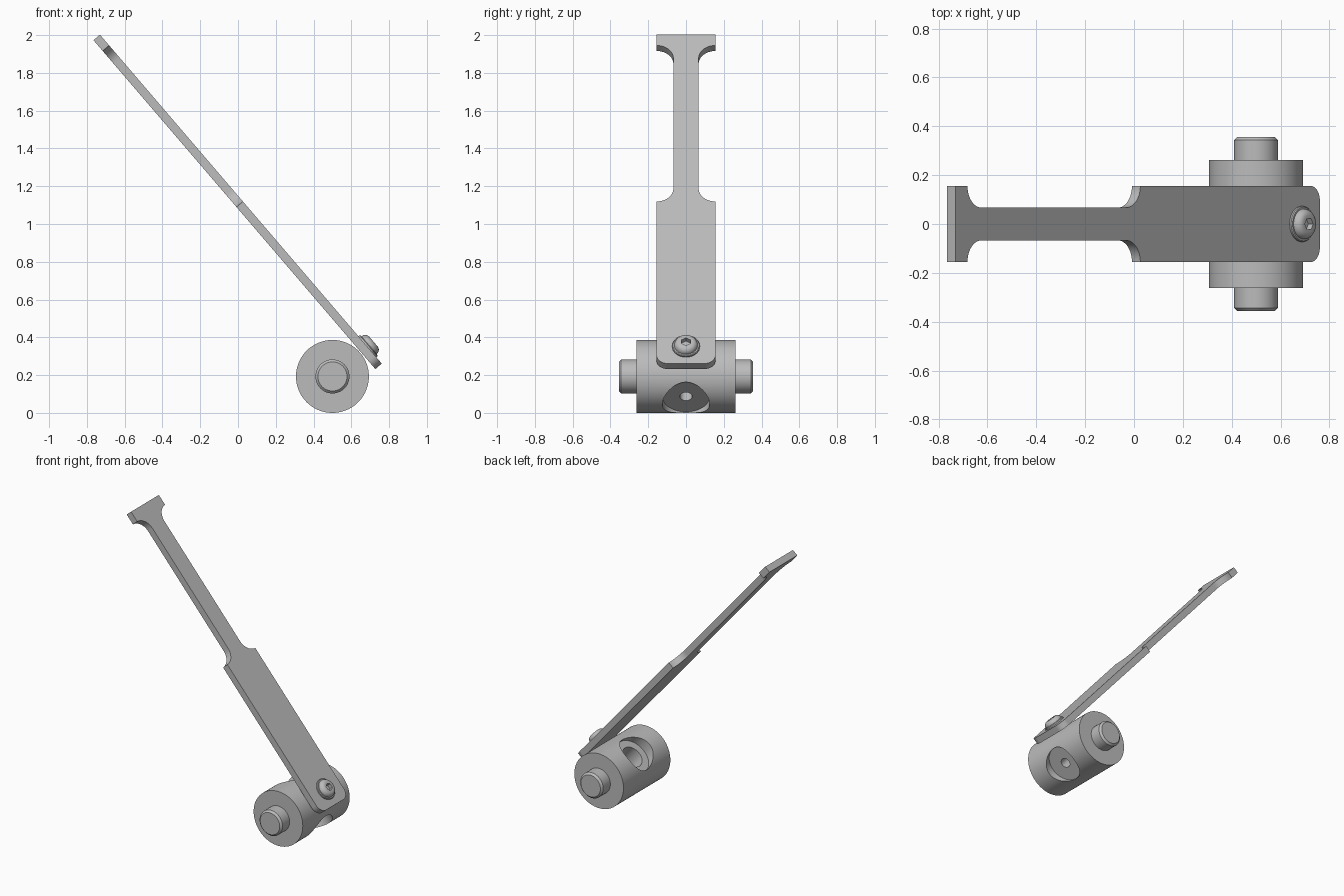
import bpy, bmesh, math
from mathutils import Matrix, Vector

if "Cube" in bpy.data.objects:
    bpy.data.objects.remove(bpy.data.objects["Cube"], do_unlink=True)

steel = bpy.data.materials.new("plain_grey")
steel.use_nodes = True
GREY = (0.5, 0.5, 0.5, 1)
steel.diffuse_color = GREY
steel.node_tree.nodes["Principled BSDF"].inputs["Base Color"].default_value = GREY

# Directions: along the arm, across it, and out of its upper face
X, Y, Z = Vector((1, 0, 0)), Vector((0, 1, 0)), Vector((0, 0, 1))
ALONG = Vector((1.492, 0, -1.741)).normalized()
OUT = ALONG.cross(Y)
ARM_START = Vector((-0.765, 0, 1.973))
PIVOT = Vector((0.5, 0, 0.193))
LENGTH, THICK = 2.293, 0.045


def frame(a, b, c, origin):
    m = Matrix((a, b, c)).transposed().to_4x4()
    m.translation = origin
    return m


def finish(name, bm, matrix):
    bmesh.ops.recalc_face_normals(bm, faces=bm.faces)
    mesh = bpy.data.meshes.new(name)
    bm.to_mesh(mesh)
    bm.free()
    mesh.transform(matrix)
    mesh.materials.append(steel)
    obj = bpy.data.objects.new(name, mesh)
    bpy.context.collection.objects.link(obj)
    return obj


def lathe(name, profile, matrix, sides=64):
    """Closed turned solid from (radius, height) pairs."""
    bm = bmesh.new()
    rings = []
    for r, h in profile:
        angles = [math.tau * i / sides for i in range(sides)]
        rings.append([bm.verts.new((r * math.cos(a), r * math.sin(a), h)) for a in angles])
    for low, high in zip(rings, rings[1:]):
        for i in range(sides):
            j = (i + 1) % sides
            bm.faces.new((low[i], low[j], high[j], high[i]))
    bm.faces.new(rings[0][::-1])
    bm.faces.new(rings[-1])
    return finish(name, bm, matrix)


def activate(obj):
    bpy.ops.object.select_all(action='DESELECT')
    obj.select_set(True)
    bpy.context.view_layer.objects.active = obj


def cut(obj, cutter):
    activate(obj)
    mod = obj.modifiers.new("cut", 'BOOLEAN')
    mod.operation, mod.solver, mod.object = 'DIFFERENCE', 'EXACT', cutter
    bpy.ops.object.modifier_apply(modifier=mod.name)
    bpy.data.objects.remove(cutter, do_unlink=True)


def arc(u, v, r, start, end, steps=12):
    angles = [math.radians(start + (end - start) * i / steps) for i in range(steps + 1)]
    return [(u + r * math.cos(a), v + r * math.sin(a)) for a in angles]


# Arm: half outline mirrored, with a filleted neck and rounded lower corners
WIDE, NECK, ROUND = 0.156, 0.067, 0.06
fillet = WIDE - NECK
half = [(0, WIDE)]
half += arc(0.075 + fillet, WIDE, fillet, 180, 270)
half += arc(1.163 - fillet, WIDE, fillet, 270, 360)
half += arc(LENGTH - ROUND, WIDE - ROUND, ROUND, 90, 0)
outline = half + [(u, -v) for u, v in reversed(half)]
bm = bmesh.new()
base = bm.faces.new([bm.verts.new((u, v, 0)) for u, v in outline])
top = bmesh.ops.extrude_face_region(bm, geom=[base])["geom"]
bmesh.ops.translate(bm, vec=(0, 0, THICK),
                    verts=[g for g in top if isinstance(g, bmesh.types.BMVert)])
arm = finish("arm", bm, frame(ALONG, Y, OUT, ARM_START))

# Pivot barrel with a stepped cross bore running parallel to the arm
barrel = lathe("pivot_barrel", [(0.193, -0.263), (0.193, 0.263)], frame(Z, X, Y, PIVOT), 96)
bore = [(0.125, -0.3), (0.125, -0.12), (0.075, -0.12), (0.075, 0.04),
        (0.033, 0.04), (0.033, 0.14), (0.125, 0.14), (0.125, 0.3)]
cut(barrel, lathe("bore_cutter", bore, frame(Y, OUT, ALONG, PIVOT)))

# Chamfered axle stubs on both ends
stubs = []
for side, name in ((-1, "front_axle_stub"), (1, "back_axle_stub")):
    stub = [(0.09, side * 0.26), (0.09, side * 0.343), (0.077, side * 0.356)]
    stubs.append(lathe(name, stub, frame(Z, X, Y, PIVOT)))

# Flanged button-head screw with a hex socket
seat = ARM_START + ALONG * 2.176 + OUT * THICK
screw_frame = frame(ALONG, Y, OUT, seat)
dome = [(0.073, -0.005), (0.073, 0.008), (0.069, 0.012), (0.062, 0.012)]
dome += [(0.034 + 0.028 * math.cos(a), 0.012 + 0.03 * math.sin(a))
         for a in (math.radians(15 * i) for i in range(1, 7))]
screw = lathe("screw_head", dome, screw_frame, 48)
cut(screw, lathe("socket_cutter", [(0.026, 0.016), (0.026, 0.06)], screw_frame, 6))

# Smooth curved walls, crisp edges
for obj in [arm, barrel, screw] + stubs:
    activate(obj)
    bpy.ops.object.shade_smooth_by_angle(angle=math.radians(30))
